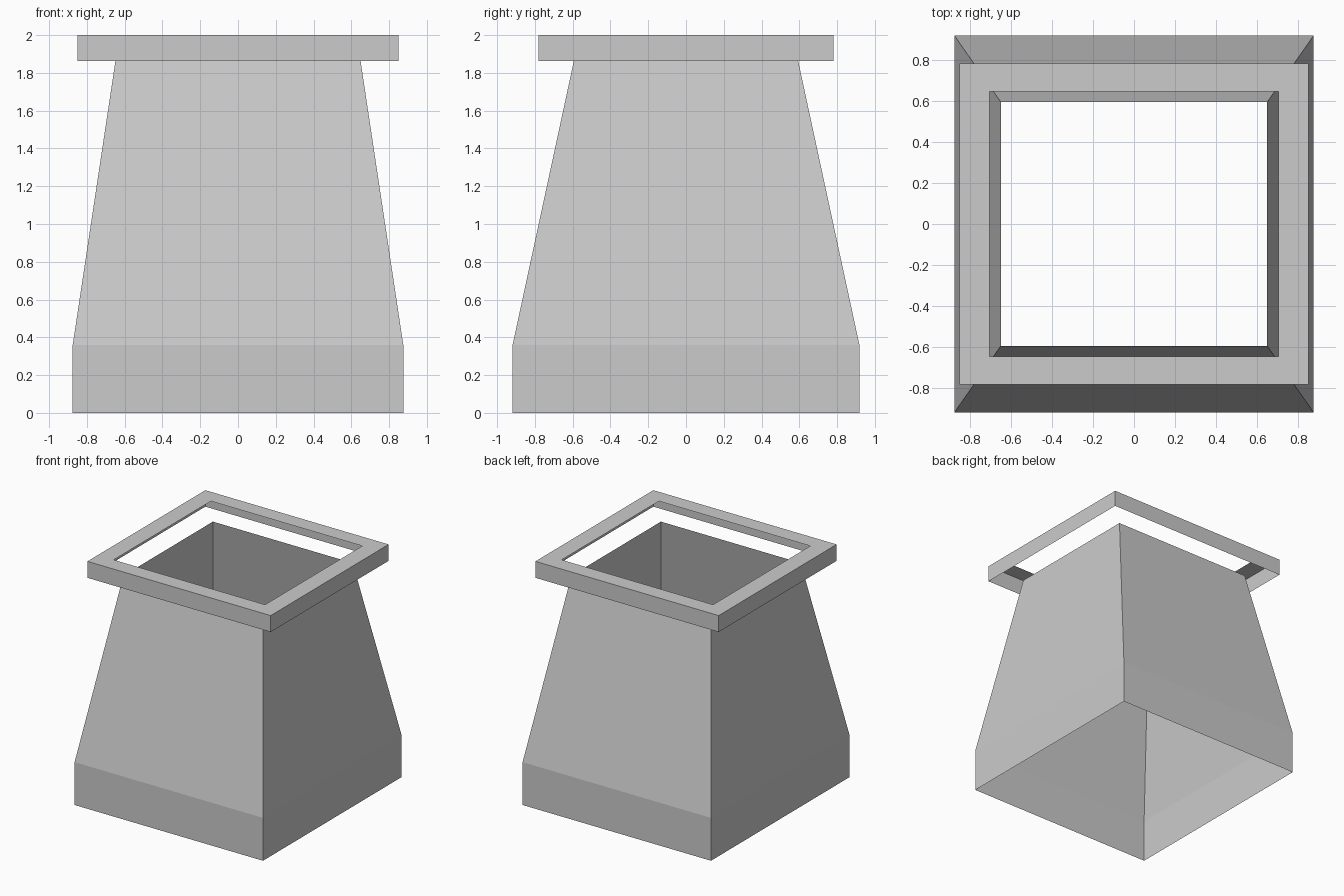
import bpy
import bmesh

cube = bpy.data.objects.get("Cube")
if cube:
    bpy.data.objects.remove(cube, do_unlink=True)

grey = bpy.data.materials.new("plain_grey")
grey.use_nodes = True
colour = (0.6, 0.6, 0.6, 1)
grey.diffuse_color = colour
grey.node_tree.nodes["Principled BSDF"].inputs["Base Color"].default_value = colour


def rectangular_shell(name, rings):
    """Open sheet skinned through rectangles given as (half x, half y, z)."""
    bm = bmesh.new()
    loops = [[bm.verts.new((sx * x, sy * y, z))
              for sx, sy in ((-1, -1), (1, -1), (1, 1), (-1, 1))]
             for x, y, z in rings]
    for low, high in zip(loops, loops[1:]):
        for i in range(4):
            j = (i + 1) % 4
            bm.faces.new((low[i], low[j], high[j], high[i]))
    mesh = bpy.data.meshes.new(name)
    bm.to_mesh(mesh)
    bm.free()
    mesh.materials.append(grey)
    obj = bpy.data.objects.new(name, mesh)
    bpy.context.collection.objects.link(obj)
    return obj


# Straight base band continuing into the tapered, open shaft
rectangular_shell("tapered_shaft", [
    (0.875, 0.918, 0), (0.875, 0.918, 0.36), (0.649, 0.594, 1.862)])

# Rim: outer skirt and flat top with a wide opening, hollow underneath
rectangular_shell("top_rim", [
    (0.851, 0.782, 1.862), (0.851, 0.782, 2), (0.703, 0.645, 2)])
